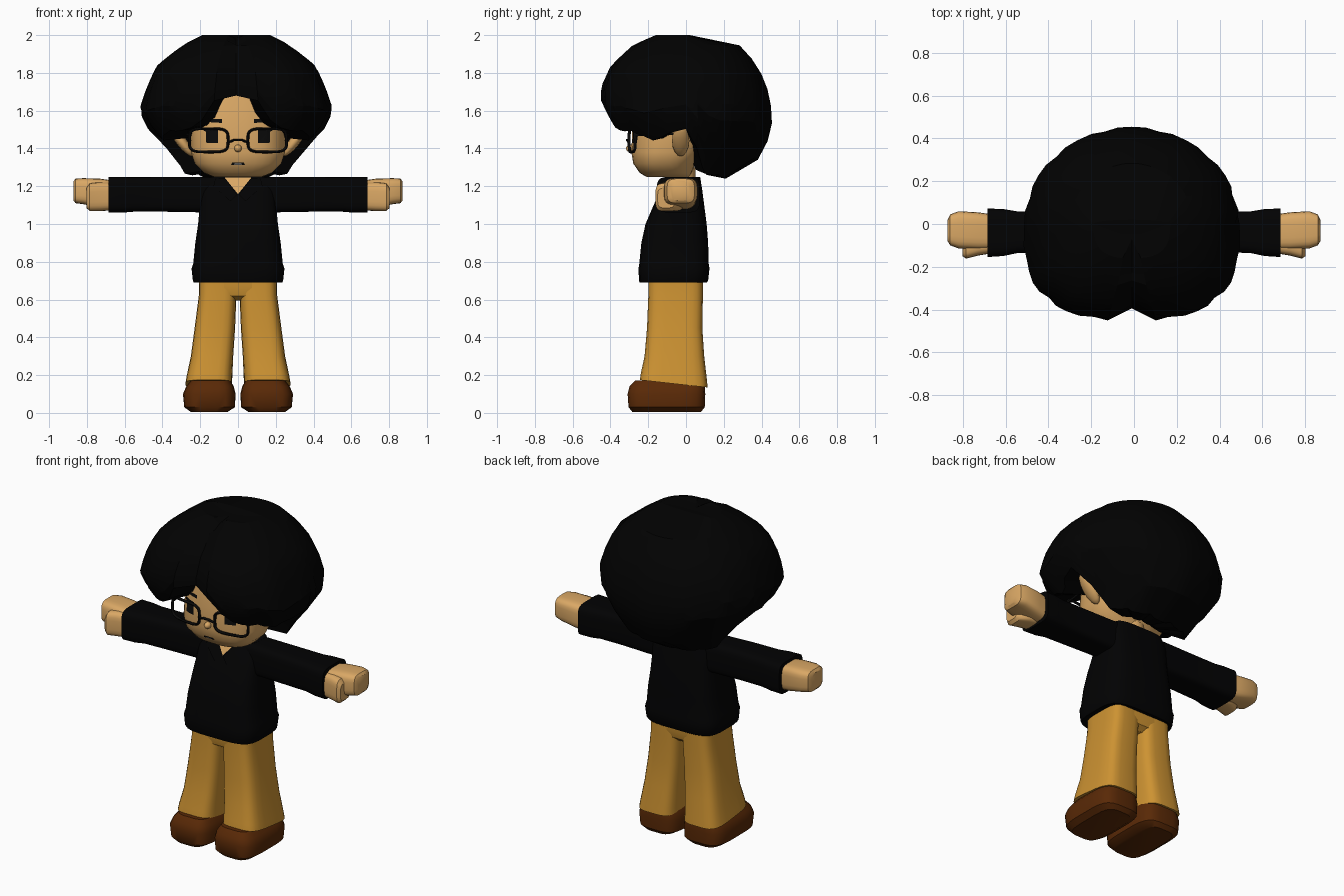
import bpy, bmesh, math
from mathutils import Vector, Matrix
from mathutils.bvhtree import BVHTree

if "Cube" in bpy.data.objects:
    bpy.data.objects.remove(bpy.data.objects["Cube"])


def material(name, rgb):
    m = bpy.data.materials.new(name)
    m.use_nodes = True
    col = (*rgb, 1)
    m.diffuse_color = col
    b = m.node_tree.nodes["Principled BSDF"]
    b.inputs["Base Color"].default_value = col
    b.inputs["Roughness"].default_value = 0.9
    return m


SKIN = material("skin", (0.70, 0.39, 0.13))
HAIR = material("black hair", (0.0006, 0.0006, 0.0006))
SWEATER = material("black knit", (0.0006, 0.0006, 0.0008))
PANTS = material("mustard cloth", (0.61, 0.29, 0.032))
SHOE = material("brown leather", (0.10, 0.022, 0.002))
DARK = material("dark detail", (0.003, 0.003, 0.003))
WHITE = material("teeth", (0.75, 0.7, 0.65))


def finish(name, bm, mat, smooth=35):
    bmesh.ops.recalc_face_normals(bm, faces=bm.faces)
    me = bpy.data.meshes.new(name)
    bm.to_mesh(me)
    bm.free()
    me.materials.append(mat)
    ob = bpy.data.objects.new(name, me)
    bpy.context.collection.objects.link(ob)
    if smooth:
        bpy.ops.object.select_all(action='DESELECT')
        ob.select_set(True)
        bpy.context.view_layer.objects.active = ob
        bpy.ops.object.shade_smooth_by_angle(angle=math.radians(smooth))
    return ob


def power(c, e):
    return math.copysign(abs(c) ** (2 / e), c)


def loft(name, rings, mat, axis="z", e=4, n=24, side=1, slant=0, smooth=35):
    """Rings are (position, u0, u1, v0, v1); the section is a superellipse."""
    bm = bmesh.new()
    loops = []
    for i, (t, u0, u1, v0, v1) in enumerate(rings):
        loop = []
        for k in range(n):
            a = math.tau * (k + 0.5) / n
            u = (u0 + u1) / 2 + (u1 - u0) / 2 * power(math.cos(a), e)
            v = (v0 + v1) / 2 + (v1 - v0) / 2 * power(math.sin(a), e)
            p = (u, v, t) if axis == "z" else (t, u, v)
            drop = slant * (p[1] + 0.07) if i < 2 else 0
            loop.append(bm.verts.new((p[0] * side, p[1], p[2] - drop)))
        loops.append(loop)
    for a, b in zip(loops, loops[1:]):
        for k in range(n):
            bm.faces.new((a[k], a[k - 1], b[k - 1], b[k]))
    bm.faces.new(loops[0])
    bm.faces.new(loops[-1])
    return finish(name, bm, mat, smooth)


def surface(ob):
    bm = bmesh.new()
    bm.from_mesh(ob.data)
    tree = BVHTree.FromBMesh(bm)
    bm.free()
    return tree


def plate(name, tree, outline, mat, lift=0.004):
    """Thin patch laid on the front of a surface, outline in x and z."""
    bm = bmesh.new()

    def put(x, z):
        hit = tree.ray_cast(Vector((x, -2, z)), Vector((0, 1, 0)))[0]
        return bm.verts.new((x, (hit.y if hit else -0.1) - lift, z))
    pts = []
    for (x0, z0), (x1, z1) in zip(outline, outline[1:] + outline[:1]):
        pts += [(x0 + (x1 - x0) * f / 3, z0 + (z1 - z0) * f / 3) for f in range(3)]
    rim = [put(*p) for p in pts]
    mid = put(sum(p[0] for p in pts) / len(pts), sum(p[1] for p in pts) / len(pts))
    for k in range(len(rim)):
        bm.faces.new((mid, rim[k - 1], rim[k]))
    ob = finish(name, bm, mat, 0)
    if sum(p.normal.y for p in ob.data.polygons) > 0:
        ob.data.flip_normals()
    return ob


def tube(name, pts, mat, radius, closed=False):
    cu = bpy.data.curves.new(name, 'CURVE')
    cu.dimensions = '3D'
    cu.bevel_depth, cu.bevel_resolution = radius, 1
    sp = cu.splines.new('POLY')
    sp.points.add(len(pts) - 1)
    for q, p in zip(sp.points, pts):
        q.co = (*p, 1)
    sp.use_cyclic_u = closed
    tmp = bpy.data.objects.new(name + "_path", cu)
    bm = bmesh.new()
    me = bpy.data.meshes.new_from_object(tmp)
    bm.from_mesh(me)
    bpy.data.objects.remove(tmp)
    return finish(name, bm, mat, 60)


def ball(name, loc, scale, mat, tilt=0):
    bm = bmesh.new()
    m = Matrix.Translation(loc) @ Matrix.Rotation(tilt, 4, 'Y') @ Matrix.Diagonal((*scale, 1))
    bmesh.ops.create_uvsphere(bm, u_segments=12, v_segments=8, radius=1, matrix=m)
    return finish(name, bm, mat, 60)


def lerp_table(table, x):
    for a, b in zip(table, table[1:]):
        if x <= b[0]:
            f = max(0, (x - a[0]) / (b[0] - a[0]))
            return [p + (q - p) * f for p, q in zip(a, b)]
    return table[-1]


# Head, nose, neck
head = loft("head", [(1.25, -.13, .13, -.21, .02), (1.27, -.18, .18, -.245, .03),
                     (1.32, -.23, .23, -.28, .05), (1.38, -.25, .25, -.29, .10),
                     (1.5, -.25, .25, -.285, .15), (1.62, -.24, .24, -.27, .15),
                     (1.75, -.18, .18, -.24, .1)], SKIN, e=2.6, n=32, smooth=50)
face = surface(head)
ball("nose", (0, -.292, 1.40), (.02, .026, .02), SKIN)
loft("neck", [(1.12, -.07, .07, -.10, .05), (1.3, -.07, .07, -.10, .05)], SKIN, e=2)
plate("mouth", face, [(-.038, 1.312), (.038, 1.312), (.03, 1.326), (-.03, 1.326)], DARK)
plate("teeth", face, [(-.022, 1.315), (.022, 1.315), (.018, 1.321), (-.018, 1.321)], WHITE, .007)

# Hair: rows follow the silhouette, columns end at a cut hemline, parted in front
SHAPE = [(1.24, .28, -.15, .21), (1.34, .33, -.25, .38), (1.42, .385, -.33, .425),
         (1.5, .465, -.39, .455), (1.6, .515, -.45, .455), (1.72, .475, -.455, .43),
         (1.84, .42, -.40, .38), (1.95, .28, -.28, .28), (2.0, .18, -.16, .02)]
HEM = [(0, 1.68), (7, 1.66), (15, 1.54), (25, 1.5), (45, 1.485), (58, 1.47), (70, 1.435),
       (80, 1.46), (88, 1.53), (97, 1.41), (107, 1.27), (140, 1.25), (180, 1.24)]
bm = bmesh.new()
cols, rows = 48, 10
columns = []
for k in range(cols):
    deg = 360 * k / cols
    a = math.radians(deg)
    ridge = k % 4 == 2
    hem = lerp_table(HEM, min(deg, 360 - deg))[1] + (0.01 if ridge else 0)
    e = 2.8 if math.cos(a) > 0 else 2.05
    column = []
    for j in range(rows):
        z = 2.0 + (hem - 2.0) * (j / (rows - 1)) ** 1.2
        _, rx, yf, yb = lerp_table(SHAPE, z)
        wave = 1 - (0.03 * j / rows if ridge else 0.13 * min(1, j / 4) if k == 0 else 0)
        y = (yf if math.cos(a) > 0 else -yb) * power(math.cos(a), e)
        dip = .025 if k == 0 and j < 2 else 0
        column.append(bm.verts.new((rx * wave * power(math.sin(a), e) - .01, y * wave, z - dip)))
    x, y, z = column[-1].co
    column.append(bm.verts.new((x * .5, y * .52, z + .02)))
    columns.append(column)
crown = bm.verts.new((-.01, -.07, 1.985))
core = bm.verts.new((0, .02, 1.35))
for k in range(cols):
    a, b = columns[k - 1], columns[k]
    for j in range(rows):
        bm.faces.new((a[j], b[j], b[j + 1], a[j + 1]))
    bm.faces.new((crown, b[0], a[0]))
    bm.faces.new((core, a[-1], b[-1]))
finish("hair", bm, HAIR, 20)

# Sweater body with a soft hem, open neckline
torso = loft("sweater_body", [(.69, -.235, .235, -.245, .11), (.70, -.24, .24, -.25, .118),
                              (.765, -.247, .247, -.252, .125), (.79, -.238, .238, -.248, .121),
                              (.9, -.227, .227, -.237, .118), (1.0, -.212, .212, -.215, .11),
                              (1.1, -.203, .203, -.172, .097), (1.19, -.2, .2, -.13, .085),
                              (1.25, -.17, .17, -.10, .075)], SWEATER)
chest = surface(torso)
plate("neck_opening", chest, [(0, 1.158), (.07, 1.245), (-.07, 1.245)], SKIN)

# Hips join both trouser legs
loft("hips", [(.595, -.1, .1, -.15, .05), (.62, -.18, .18, -.19, .08),
              (.66, -.206, .206, -.2, .09), (.72, -.206, .206, -.2, .09)], PANTS)

# Paired parts
for s, label in ((1, "left"), (-1, "right")):
    loft(label + "_trouser_leg", [(.155, .03, .278, -.245, .115), (.19, .03, .272, -.24, .112),
                                  (.3, .025, .25, -.22, .097), (.45, .015, .23, -.207, .087),
                                  (.62, .008, .208, -.2, .09), (.7, .006, .206, -.2, .09)],
         PANTS, side=s, slant=.11)
    loft(label + "_shoe", [(.005, .055, .25, -.285, .08), (.03, .016, .285, -.305, .1),
                           (.1, .012, .292, -.31, .103), (.14, .022, .275, -.30, .1),
                           (.172, .04, .25, -.27, .095)], SHOE, e=4, side=s)
    loft(label + "_sleeve", [(.12, -.11, .06, 1.06, 1.25), (.4, -.13, .058, 1.065, 1.25),
                             (.55, -.137, .06, 1.065, 1.248), (.61, -.15, .07, 1.06, 1.25),
                             (.685, -.155, .073, 1.06, 1.25)], SWEATER, axis="x", e=5, side=s)
    loft(label + "_hand", [(.66, -.12, .045, 1.075, 1.23), (.73, -.12, .055, 1.085, 1.24),
                           (.82, -.115, .06, 1.105, 1.243), (.86, -.1, .045, 1.11, 1.24),
                           (.872, -.08, .02, 1.125, 1.225)], SKIN, axis="x", side=s)
    loft(label + "_thumb", [(.67, -.138, -.01, 1.072, 1.22), (.73, -.148, -.01, 1.068, 1.222),
                            (.785, -.162, -.04, 1.068, 1.215), (.803, -.15, -.06, 1.085, 1.19)],
         SKIN, axis="x", side=s)
    ball(label + "_ear", (s * .302, -.028, 1.44), (.028, .046, .1), SKIN, s * .65)
    plate(label + "_collar", chest, [(s * .005, 1.155), (s * .04, 1.12), (s * .13, 1.2),
                                     (s * .12, 1.24), (s * .068, 1.242)], SWEATER, .008)

    # Eyes and brows
    plate(label + "_eye", face, [(s * .105, 1.43), (s * .168, 1.43), (s * .17, 1.495),
                                 (s * .19, 1.5), (s * .18, 1.512), (s * .105, 1.507)], DARK)
    plate(label + "_eyebrow", face, [(s * .085, 1.535), (s * .165, 1.54),
                                     (s * .155, 1.558), (s * .085, 1.555)], DARK)

    # Glasses rim and temple
    rim = []
    for k in range(24):
        a = math.tau * k / 24
        x = .155 + .103 * power(math.cos(a), 4)
        rim.append((s * x, -.302 + .5 * x * x, 1.443 + .062 * power(math.sin(a), 4)))
    tube(label + "_glasses_rim", rim, DARK, .008, True)
    tube(label + "_glasses_temple", [(s * .258, -.268, 1.47), (s * .268, -.15, 1.475),
                                     (s * .27, -.02, 1.48)], DARK, .007)

tube("glasses_bridge", [(-.055, -.302, 1.43), (-.02, -.312, 1.445),
                        (.02, -.312, 1.445), (.055, -.302, 1.43)], DARK, .007)
